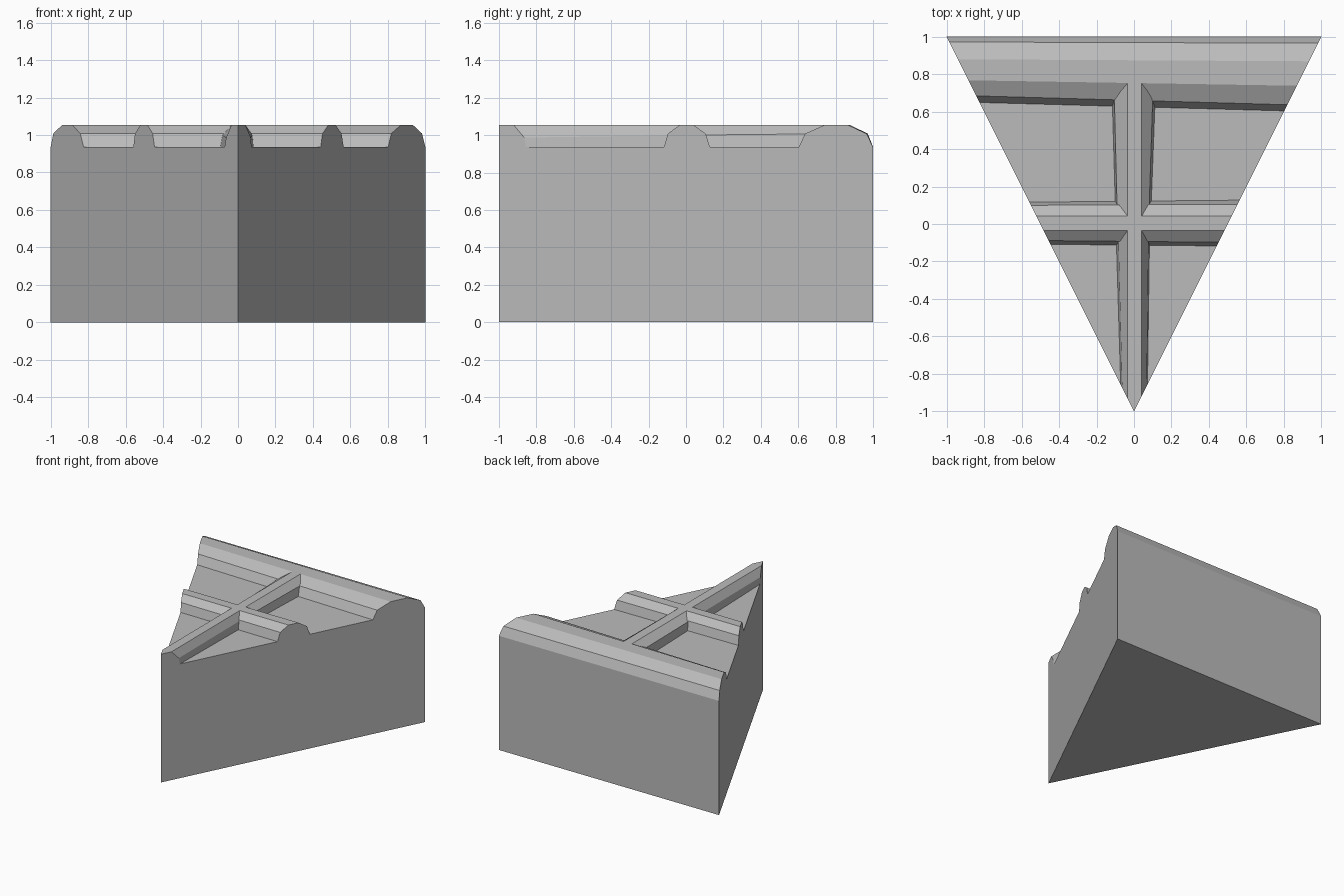
import bpy, bmesh
from mathutils import Vector

cube = bpy.data.objects.get("Cube")
if cube:
    bpy.data.objects.remove(cube, do_unlink=True)

BLOCK_TOP, BEAM_TOP, BEAM_BASE = 0.937, 1.053, 0.785

stone = bpy.data.materials.new("plain grey")
stone.use_nodes = True
GREY = (0.5, 0.5, 0.5, 1)
stone.diffuse_color = GREY
stone.node_tree.nodes["Principled BSDF"].inputs["Base Color"].default_value = GREY


def finish(name, bm):
    bmesh.ops.recalc_face_normals(bm, faces=bm.faces)
    mesh = bpy.data.meshes.new(name)
    bm.to_mesh(mesh)
    bm.free()
    mesh.materials.append(stone)
    obj = bpy.data.objects.new(name, mesh)
    bpy.context.collection.objects.link(obj)
    return obj


def loft(start, end):
    """Closed solid between two matching outlines."""
    bm = bmesh.new()
    a = [bm.verts.new(p) for p in start]
    b = [bm.verts.new(p) for p in end]
    bm.faces.new(a)
    bm.faces.new(b)
    n = len(a)
    for i in range(n):
        j = (i + 1) % n
        bm.faces.new((a[i], a[j], b[j], b[i]))
    return bm


def trim_to_wedge(bm):
    """Cut the beam flush with the two slanted walls."""
    for side in (-1, 1):
        geom = bm.verts[:] + bm.edges[:] + bm.faces[:]
        cut = bmesh.ops.bisect_plane(bm, geom=geom, plane_co=(0, -1, 0),
                                     plane_no=Vector((2 * side, -1, 0)), clear_outer=True)
        edges = [e for e in cut["geom_cut"] if isinstance(e, bmesh.types.BMEdge)]
        bmesh.ops.holes_fill(bm, edges=edges, sides=0)


def outline(offsets, shoulder):
    """Rounded beam section: six offsets across, from foot to foot."""
    heights = (BLOCK_TOP, shoulder, BEAM_TOP, BEAM_TOP, shoulder, BLOCK_TOP)
    return ([(offsets[0], BEAM_BASE)] + list(zip(offsets, heights))
            + [(offsets[5], BEAM_BASE)])


def cross_beam(name, left, right):
    bm = loft([(-1.05, y, z) for y, z in outline(left, 1.008)],
              [(1.05, y, z) for y, z in outline(right, 1.008)])
    trim_to_wedge(bm)
    return finish(name, bm)


def spine_beam(name, y0, front, shoulder0, y1, back, shoulder1):
    bm = loft([(x, y0, z) for x, z in outline(front, shoulder0)],
              [(x, y1, z) for x, z in outline(back, shoulder1)])
    trim_to_wedge(bm)
    return finish(name, bm)


# Wedge body
corners = [(-1, 1), (0, -1), (1, 1)]
finish("wedge_block", loft([(x, y, 0) for x, y in corners],
                           [(x, y, BLOCK_TOP) for x, y in corners]))

# Beams across the wedge, slightly uneven from left to right
cross_beam("back_beam", (0.655, 0.69, 0.77, 0.88, 0.972, 1.0),
           (0.597, 0.63, 0.735, 0.868, 0.965, 1.0))
cross_beam("middle_beam", (-0.103, -0.083, -0.033, 0.042, 0.097, 0.112),
           (-0.123, -0.103, -0.036, 0.042, 0.108, 0.132))

# Beams along the centre line
spine_beam("front_spine", -1.0, (-0.067, -0.06, -0.035, 0.04, 0.066, 0.07), 0.985,
           0.0, (-0.097, -0.085, -0.035, 0.04, 0.078, 0.084), 1.0)
spine_beam("back_spine", 0.0, (-0.097, -0.088, -0.035, 0.04, 0.078, 0.088), 1.0,
           0.8, (-0.12, -0.108, -0.035, 0.04, 0.104, 0.118), 1.008)
